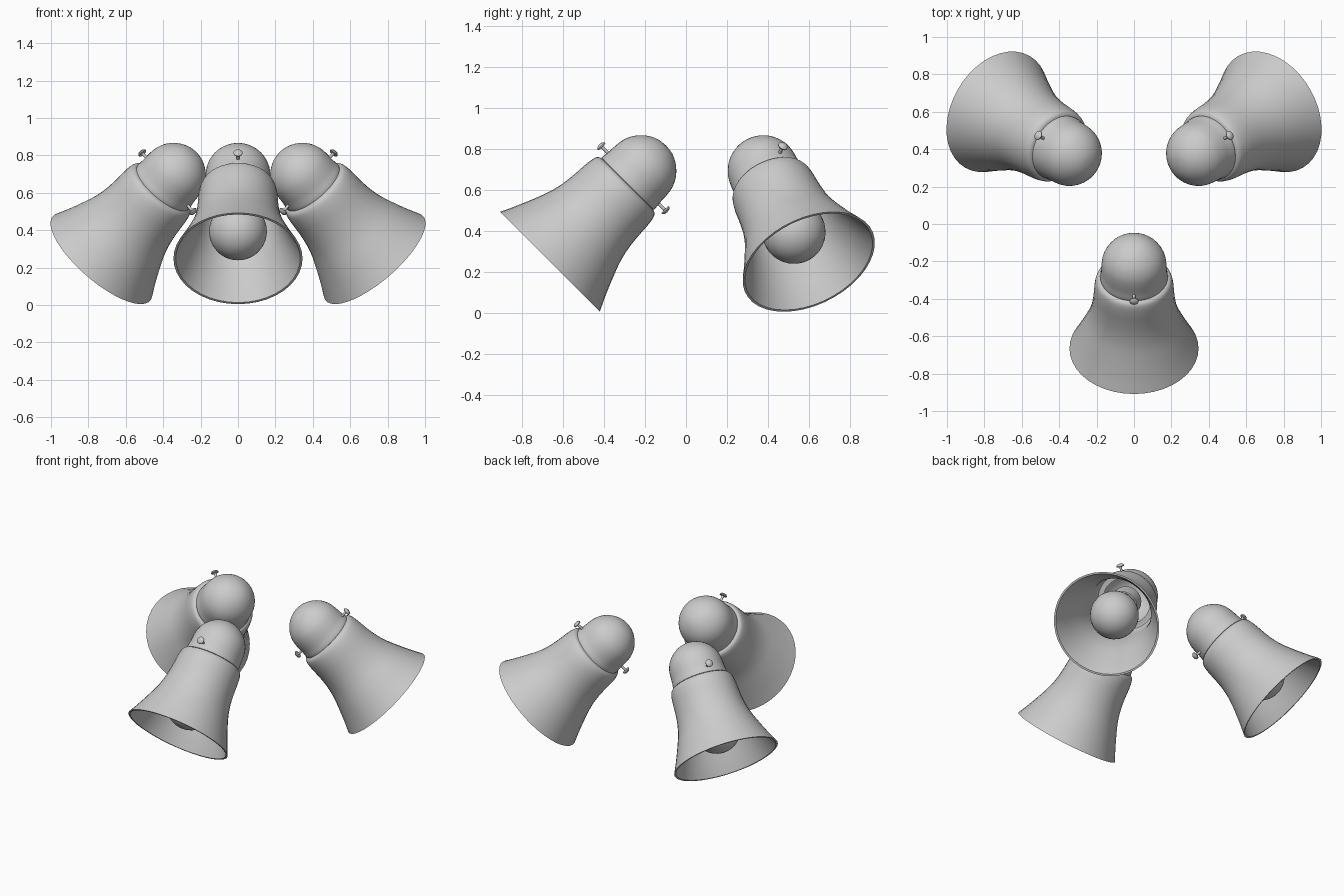
import bpy, bmesh, math
from mathutils import Matrix, Vector

if "Cube" in bpy.data.objects:
    bpy.data.objects.remove(bpy.data.objects["Cube"])

HUB = Vector((0, 0.178, 0))      # centre of the ring of three lamps
RIM = Vector((0, -0.843, 0.249))  # rim centre of the front lamp, relative to the hub


def smooth_profile(pts, steps=3):
    """Catmull-Rom curve through (radius, height) points."""
    p = [Vector(q) for q in pts]
    p = [2 * p[0] - p[1]] + p + [2 * p[-1] - p[-2]]
    out = []
    for i in range(1, len(p) - 2):
        a, b, c, d = p[i - 1:i + 3]
        for s in range(steps):
            t = s / steps
            q = 0.5 * (2 * b + (c - a) * t + (2 * a - 5 * b + 4 * c - d) * t * t
                       + (3 * b - a - 3 * c + d) * t ** 3)
            out.append((max(q.x, 0), q.y))
    return out + [tuple(pts[-1])]


def lathe(name, profile, place, segs=40):
    bm = bmesh.new()
    vs = [bm.verts.new((r, 0, z)) for r, z in profile]
    es = [bm.edges.new(e) for e in zip(vs, vs[1:])]
    bmesh.ops.spin(bm, geom=vs + es, cent=(0, 0, 0), axis=(0, 0, 1),
                   angle=2 * math.pi, steps=segs, use_merge=False)
    bmesh.ops.remove_doubles(bm, verts=bm.verts, dist=1e-4)
    bmesh.ops.recalc_face_normals(bm, faces=bm.faces)
    me = bpy.data.meshes.new(name)
    bm.to_mesh(me)
    bm.free()
    ob = bpy.data.objects.new(name, me)
    bpy.context.collection.objects.link(ob)
    ob.matrix_world = place
    bpy.context.view_layer.objects.active = ob
    ob.select_set(True)
    bpy.ops.object.shade_smooth_by_angle(angle=math.radians(40))
    ob.select_set(False)
    return ob


# Flared shade: outer wall and shoulder, then a thin inner wall back to the rim
outer = smooth_profile([(0.345, 0), (0.312, 0.07), (0.274, 0.16), (0.244, 0.24),
                        (0.226, 0.315), (0.217, 0.39), (0.213, 0.455),
                        (0.206, 0.505), (0.193, 0.53), (0.165, 0.54)])
inner = [(max(r - 0.012, 0.0), min(z, 0.525)) for r, z in reversed(outer)]
shade = outer + inner + [outer[0]]

# Domed cap with a slight waist above its collar
cap = [(0.16, 0.53), (0.18, 0.538)] + smooth_profile(
    [(0.181, 0.545), (0.176, 0.585), (0.174, 0.63), (0.166, 0.68),
     (0.141, 0.73), (0.098, 0.772), (0.05, 0.796), (0, 0.803)])

# Round bulb with a neck
ball = [(0.155 * math.sin(a), 0.205 - 0.155 * math.cos(a))
        for a in [math.radians(d) for d in range(0, 141, 10)]]
bulb = ball + [(0.085, 0.345), (0.078, 0.38), (0.076, 0.43)]

# Socket inside the shade
socket = [(0, 0.41), (0.09, 0.41), (0.095, 0.415), (0.095, 0.53), (0, 0.53)]

# Thumb screw: stem and rounded head
screw = [(0, 0), (0.008, 0), (0.008, 0.05), (0.024, 0.052),
         (0.025, 0.058), (0.017, 0.066), (0, 0.07)]

for k, side in enumerate(("front", "right", "left")):
    place = (Matrix.Translation(HUB) @ Matrix.Rotation(k * math.tau / 3, 4, 'Z')
             @ Matrix.Translation(RIM) @ Matrix.Rotation(-math.pi / 4, 4, 'X'))
    lathe(f"{side}_shade", shade, place)
    lathe(f"{side}_cap", cap, place)
    lathe(f"{side}_bulb", bulb, place, 32)
    lathe(f"{side}_socket", socket, place, 32)
    for label, s in (("upper", 1), ("lower", -1)):
        m = (place @ Matrix.Translation((0, -0.165 * s, 0.577))
             @ Matrix.Rotation(s * math.pi / 2, 4, 'X'))
        lathe(f"{side}_{label}_screw", screw, m, 12)
